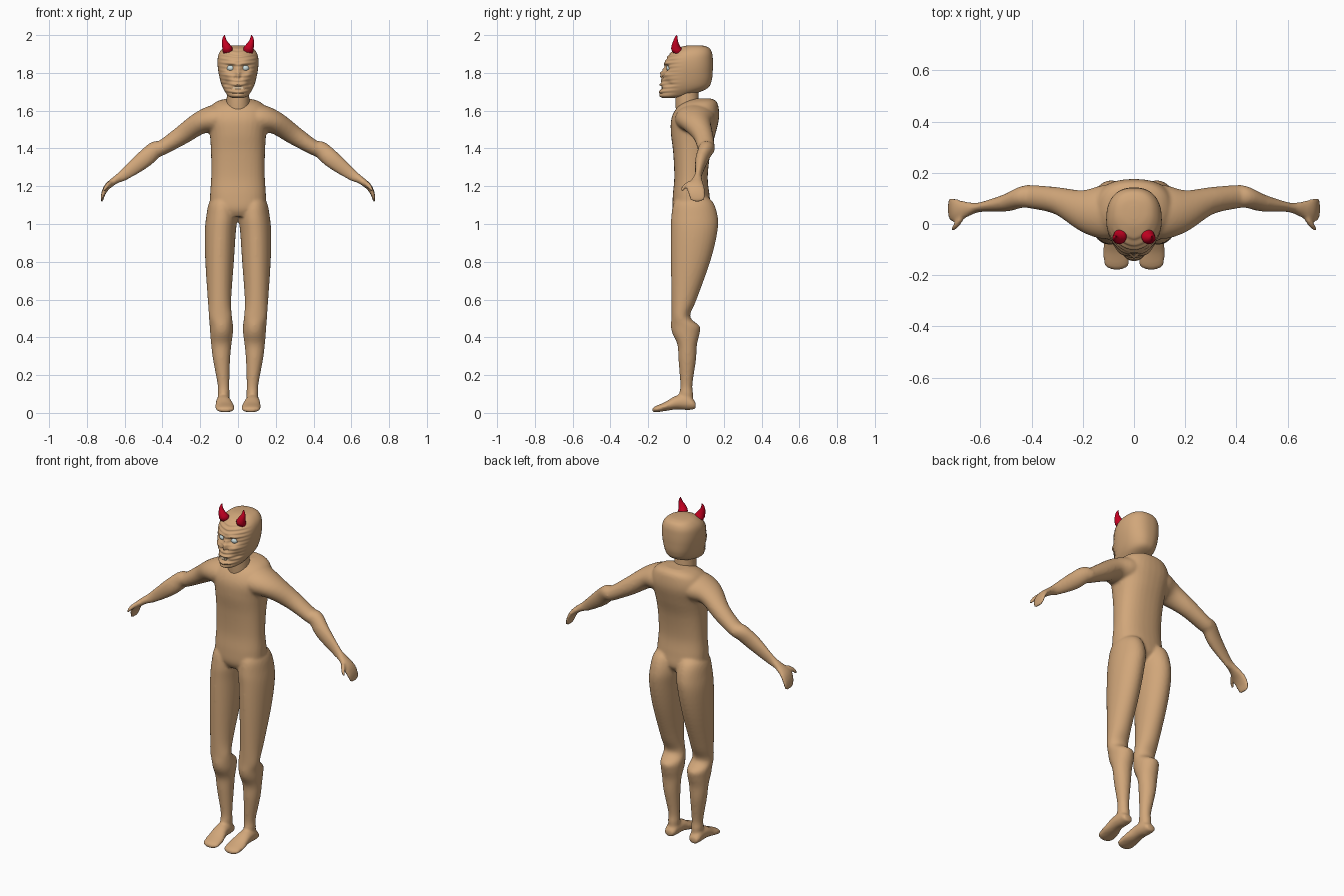
import bpy, bmesh, math
from mathutils import Vector

if "Cube" in bpy.data.objects:
    bpy.data.objects.remove(bpy.data.objects["Cube"], do_unlink=True)


def material(name, rgb):
    m = bpy.data.materials.new(name)
    m.use_nodes = True
    m.diffuse_color = (*rgb, 1)
    m.node_tree.nodes["Principled BSDF"].inputs["Base Color"].default_value = (*rgb, 1)
    return m


skin = material("tan skin", (0.64, 0.385, 0.195))
red = material("horn red", (0.55, 0.0, 0.015))
white = material("pale eye", (0.62, 0.74, 0.74))
ivory = material("ivory teeth", (0.72, 0.55, 0.36))


def smooth_path(rows, steps):
    """Catmull-Rom interpolation of section rows."""
    rows = [Vector(r) for r in rows]
    out = []
    for i in range(len(rows) - 1):
        a, b, c, d = rows[max(i - 1, 0)], rows[i], rows[i + 1], rows[min(i + 2, len(rows) - 1)]
        for k in range(steps):
            t = k / steps
            out.append(0.5 * (2 * b + (c - a) * t + (2 * a - 5 * b + 4 * c - d) * t * t
                              + (3 * b - a - 3 * c + d) * t ** 3))
    return out + [rows[-1]]


def loft(bm, rows, mode="up", side=1, steps=5, n=32, power=1.0, taper=0.0):
    """Skin ellipses; a row is centre x, y, z and two radii."""
    path = smooth_path(rows, steps)
    rings = []
    for i, r in enumerate(path):
        c = r.to_3d() if len(r) == 3 else Vector(r[:3])
        ahead = Vector(path[min(i + 1, len(path) - 1)][:3])
        back = Vector(path[max(i - 1, 0)][:3])
        u, v = {"up": (Vector((1, 0, 0)), Vector((0, 1, 0))),
                "fore": (Vector((1, 0, 0)), Vector((0, 0, 1))),
                "out": (Vector((0, 1, 0)), None)}[mode]
        if v is None:
            v = (ahead - back).cross(u).normalized()
        ring = []
        for k in range(n):
            a = math.tau * k / n
            ca, sa = math.cos(a), math.sin(a)
            ca = math.copysign(abs(ca) ** power, ca)
            sa = math.copysign(abs(sa) ** power, sa)
            narrow = 1 - taper * max(0, -sa) ** 2
            p = c + u * ca * max(r[3], 0.002) * narrow + v * sa * max(r[4], 0.002)
            ring.append(bm.verts.new((p.x * side, p.y, p.z)))
        rings.append(ring)
    for p, q in zip(rings, rings[1:]):
        for k in range(n):
            bm.faces.new((p[k], p[(k + 1) % n], q[(k + 1) % n], q[k]))
    bm.faces.new(rings[0])
    bm.faces.new(rings[-1])


def finish(name, bm, mat):
    bmesh.ops.recalc_face_normals(bm, faces=bm.faces)
    me = bpy.data.meshes.new(name)
    bm.to_mesh(me)
    bm.free()
    ob = bpy.data.objects.new(name, me)
    bpy.context.scene.collection.objects.link(ob)
    me.materials.append(mat)
    for f in me.polygons:
        f.use_smooth = True
    return ob


def span(z, x0, x1, y0, y1):
    """Horizontal section from its extents."""
    return ((x0 + x1) / 2, (y0 + y1) / 2, z, (x1 - x0) / 2, (y1 - y0) / 2)


# Body: torso, legs, feet, arms and thumbs fused into one skin
body = bmesh.new()
torso = [(1.04, .11, -.05, .1), (1.08, .145, -.07, .13), (1.15, .148, -.07, .125),
         (1.25, .142, -.062, .115), (1.38, .143, -.068, .13), (1.48, .15, -.08, .157),
         (1.56, .165, -.077, .175), (1.62, .145, -.045, .172), (1.65, .11, 0, .16),
         (1.664, .06, .05, .135)]
loft(body, [span(z, -w, w, a, b) for z, w, a, b in torso], power=0.85)
leg = [(1.16, .04, .1, 0, .08), (1.12, .015, .15, -.06, .14), (1.04, .004, .168, -.078, .168),
       (.95, .012, .176, -.08, .165), (.8, .022, .173, -.08, .128), (.6, .036, .16, -.077, .056),
       (.51, .032, .154, -.077, .022), (.46, .026, .15, -.08, .072), (.42, .027, .147, -.072, .072),
       (.36, .035, .142, -.045, .058), (.28, .042, .132, -.04, .053), (.15, .046, .108, -.03, .034),
       (.1, .045, .108, -.035, .038), (.04, .05, .1, -.03, .035)]
foot = [(.08, .052, .04, .01, .01), (.08, .045, .042, .03, .022), (.078, .01, .055, .036, .04),
        (.076, -.05, .055, .041, .037), (.07, -.11, .034, .051, .024),
        (.068, -.155, .021, .05, .018), (.068, -.172, .017, .036, .013), (.068, -.179, .015, .015, .006)]
arm = [(.04, .05, 1.56, .1, .06), (.12, .047, 1.556, .105, .075), (.2, .05, 1.535, .082, .06),
       (.3, .09, 1.468, .054, .05), (.4, .106, 1.405, .046, .04), (.44, .105, 1.392, .042, .045),
       (.5, .083, 1.34, .034, .046), (.6, .066, 1.262, .019, .031), (.645, .058, 1.235, .028, .021),
       (.69, .052, 1.2, .045, .017), (.711, .056, 1.165, .048, .012), (.719, .06, 1.135, .042, .008),
       (.721, .06, 1.118, .025, .006)]
thumb = [(.66, .04, 1.225, .012, .014), (.685, .005, 1.21, .014, .014),
         (.702, -.014, 1.19, .011, .011), (.71, -.02, 1.172, .005, .005)]
for s in (1, -1):
    loft(body, [span(*r) for r in leg], side=s)
    loft(body, foot, "fore", s)
    loft(body, arm, "out", s)
    loft(body, thumb, "out", s, n=16)
ob = finish("body", body, skin)
fuse = ob.modifiers.new("fuse", "REMESH")
fuse.mode = "VOXEL"
fuse.voxel_size = 0.008
fuse.use_smooth_shade = True
relax = ob.modifiers.new("relax", "SMOOTH")
relax.factor = 0.5
relax.iterations = 5

# Neck
neck = bmesh.new()
loft(neck, [span(1.58, -.062, .062, -.052, .075), span(1.65, -.06, .06, -.056, .068),
            span(1.74, -.058, .058, -.056, .062)])
finish("neck", neck, skin)

# Head: lofted skull, then the front is carved into a gaunt wrinkled face
head = bmesh.new()
skull = [(1.668, .03, -.125, -.06), (1.676, .05, -.136, 0), (1.69, .062, -.138, .05),
         (1.72, .08, -.138, .115), (1.76, .094, -.13, .136), (1.82, .106, -.118, .142),
         (1.87, .108, -.106, .142), (1.905, .1, -.082, .138), (1.93, .08, -.045, .125),
         (1.942, .055, -.01, .1), (1.946, .02, .02, .07)]
loft(head, [span(z, -w, w, a, b) for z, w, a, b in skull], steps=9, n=96, power=0.85, taper=0.15)


def bump(x, z, cx, cz, wx, wz):
    return math.exp(-((abs(x) - cx) / wx) ** 2 - ((z - cz) / wz) ** 2)


features = [(.037, 1.825, .022, .017, .02), (.037, 1.853, .03, .008, -.01),
            (0, 1.795, .01, .022, -.014), (.013, 1.775, .007, .007, .014),
            (.06, 1.79, .022, .012, -.01), (.06, 1.742, .016, .016, .014),
            (0, 1.72, .04, .008, .016), (0, 1.738, .035, .006, -.005),
            (0, 1.702, .035, .006, -.005), (0, 1.68, .025, .01, -.004)]
for v in head.verts:
    x, y, z = v.co
    front = min(max((-y - 0.01) / 0.05, 0), 1)
    push = sum(d * bump(x, z, cx, cz, wx, wz) for cx, cz, wx, wz, d in features)
    if z > 1.69:
        push += 0.0028 * math.sin((z - 0.15 * abs(x)) * math.tau / 0.021)
    v.co.y += push * front
finish("head", head, skin)

# Eyes and teeth
for s, label in ((1, "left"), (-1, "right")):
    eye = bmesh.new()
    bmesh.ops.create_uvsphere(eye, u_segments=24, v_segments=16, radius=0.021)
    for v in eye.verts:
        v.co = Vector((v.co.x * 1.1 + s * .037, v.co.y - .083, v.co.z * .85 + 1.825))
    finish(label + "_eye", eye, white)
teeth = bmesh.new()
for i in range(-3, 4):
    made = bmesh.ops.create_cube(teeth, size=1)["verts"]
    for v in made:
        v.co = Vector((v.co.x * .009 + i * .0105, v.co.y * .012 - .125 + abs(i) ** 2 * .0012,
                       v.co.z * .014 + 1.722))
tooth_row = finish("teeth", teeth, ivory)
for f in tooth_row.data.polygons:
    f.use_smooth = False

# Horns
horn = [(.052, -.045, 1.908, .024, .024), (.056, -.05, 1.925, .028, .027),
        (.064, -.055, 1.945, .021, .021), (.072, -.055, 1.968, .013, .013),
        (.073, -.052, 1.988, .007, .007), (.07, -.049, 2.0, .002, .002)]
for s, label in ((1, "left"), (-1, "right")):
    bm = bmesh.new()
    loft(bm, horn, "out", s, n=24)
    finish(label + "_horn", bm, red)
